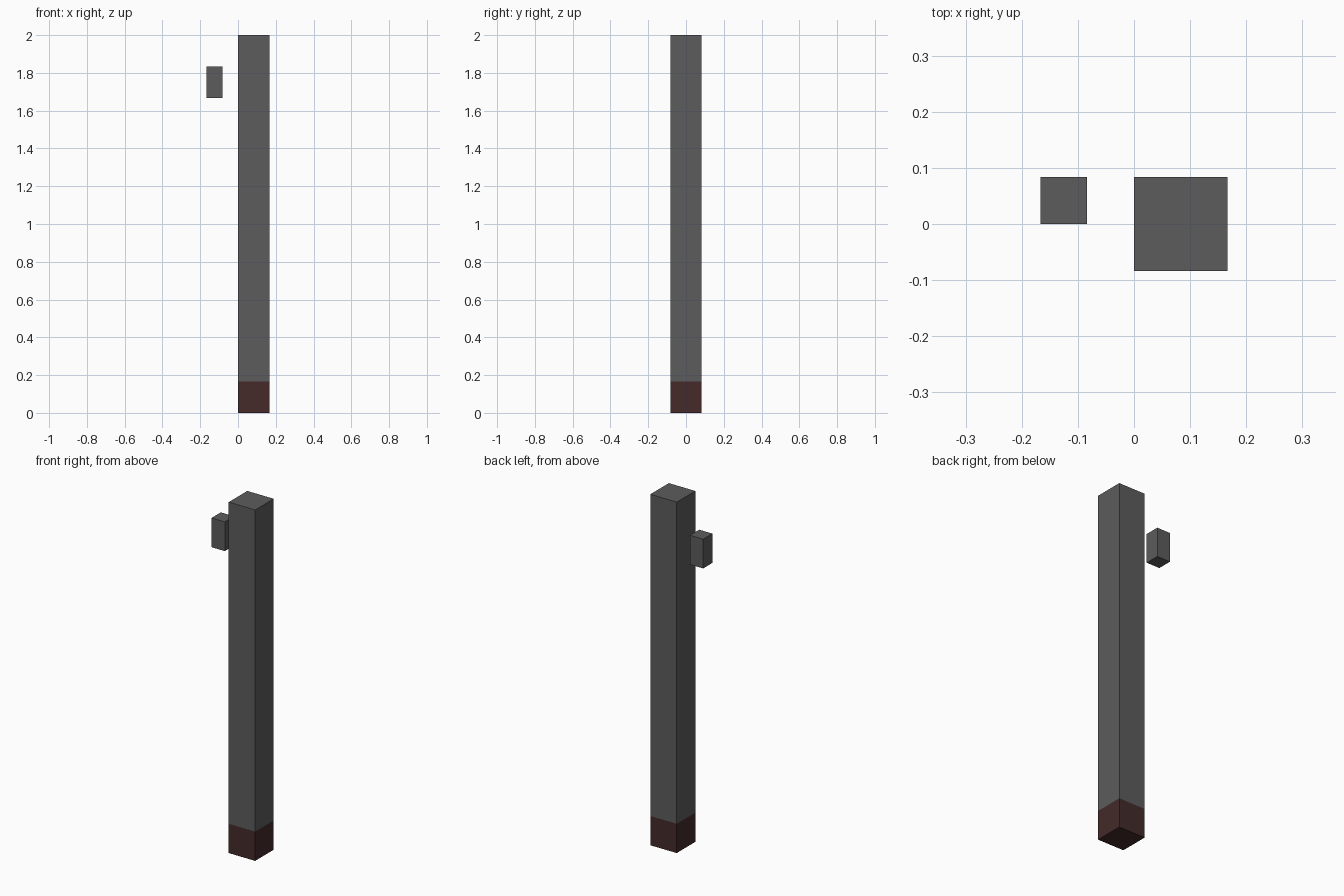
import bpy
import bmesh
from mathutils import Matrix, Vector

cube = bpy.data.objects.get("Cube")
if cube:
    bpy.data.objects.remove(cube, do_unlink=True)


def make_material(name, color):
    mat = bpy.data.materials.new(name)
    mat.use_nodes = True
    mat.diffuse_color = color
    mat.node_tree.nodes["Principled BSDF"].inputs["Base Color"].default_value = color
    return mat


def make_box(name, low, high, materials, split=None):
    """Box between two corners; faces below the split height use the second material."""
    low, high = Vector(low), Vector(high)
    bm = bmesh.new()
    place = Matrix.Translation((low + high) / 2) @ Matrix.Diagonal((*(high - low), 1))
    bmesh.ops.create_cube(bm, size=1, matrix=place)
    if split is not None:
        bmesh.ops.bisect_plane(bm, geom=bm.verts[:] + bm.edges[:] + bm.faces[:],
                               plane_co=(0, 0, split), plane_no=(0, 0, 1))
        for face in bm.faces:
            face.material_index = int(face.calc_center_median().z < split)
    mesh = bpy.data.meshes.new(name)
    bm.to_mesh(mesh)
    bm.free()
    for mat in materials:
        mesh.materials.append(mat)
    obj = bpy.data.objects.new(name, mesh)
    bpy.context.collection.objects.link(obj)
    return obj


grey = make_material("dark grey", (0.107, 0.107, 0.107, 1))
maroon = make_material("dark maroon", (0.058, 0.023, 0.023, 1))

U = 1 / 12  # small block width

# Tall square post with a painted foot
make_box("post", (0, -U, 0), (2 * U, U, 2), [grey, maroon], split=2 * U)

# Small floating block beside the post
make_box("side_block", (-2 * U, 0, 20 * U), (-U, U, 22 * U), [grey])
